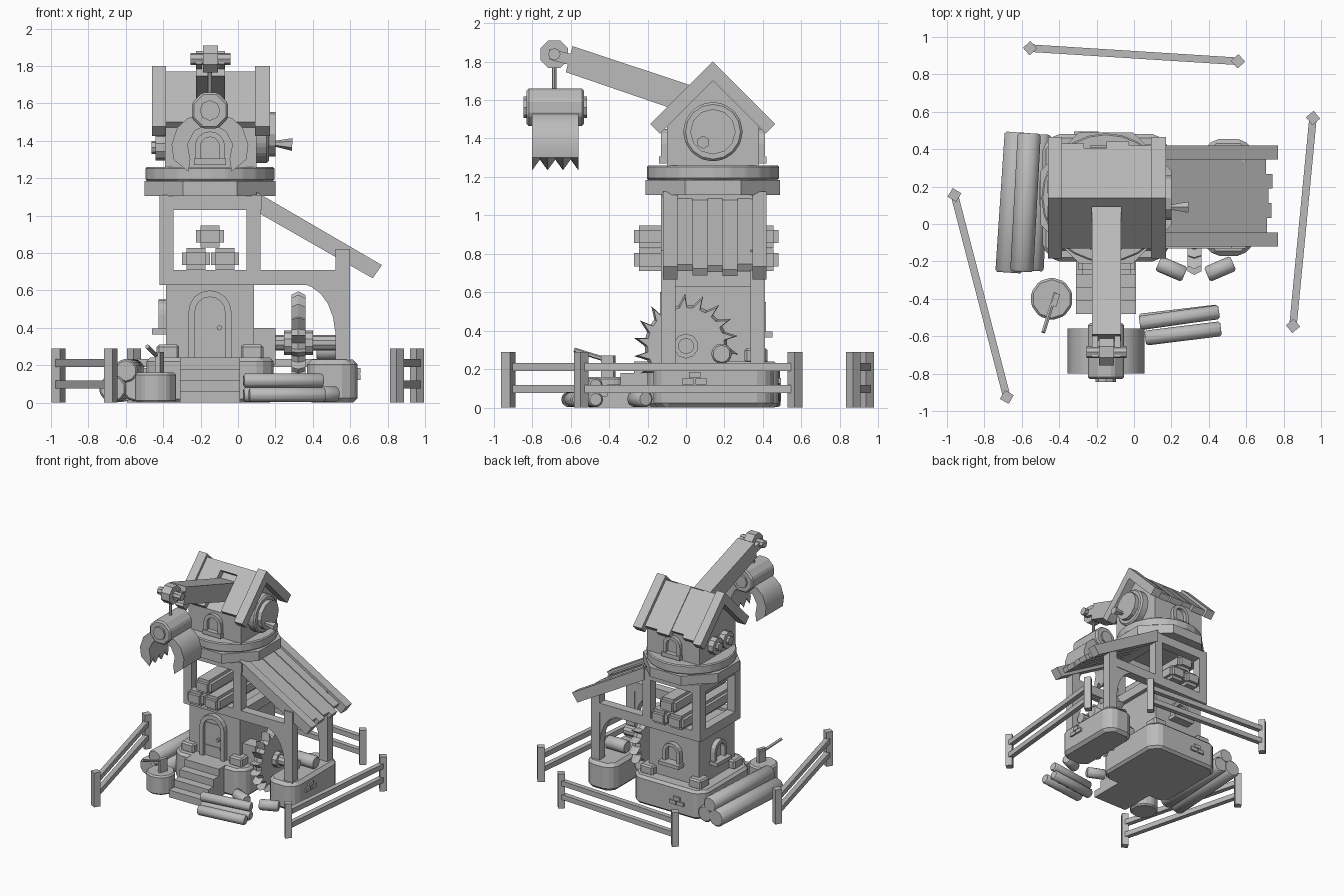
import bpy, bmesh, math
from mathutils import Vector, Matrix

old = bpy.data.objects.get("Cube")
if old:
    bpy.data.objects.remove(old, do_unlink=True)

GREY = (0.5, 0.5, 0.5, 1)
mat = bpy.data.materials.new("plain grey")
mat.use_nodes = True
mat.diffuse_color = GREY
mat.node_tree.nodes["Principled BSDF"].inputs["Base Color"].default_value = GREY
smooth_parts = []
CX, CY = -0.15, 0.14          # tower axis


def finish(name, bm, bevel=0, smooth=False, segments=1):
    if bevel:
        bmesh.ops.bevel(bm, geom=bm.edges[:], offset=bevel, segments=segments,
                        affect='EDGES', clamp_overlap=True)
    bmesh.ops.recalc_face_normals(bm, faces=bm.faces[:])
    mesh = bpy.data.meshes.new(name)
    bm.to_mesh(mesh)
    bm.free()
    mesh.materials.append(mat)
    ob = bpy.data.objects.new(name, mesh)
    bpy.context.collection.objects.link(ob)
    if smooth:
        smooth_parts.append(ob)
    return ob


def box(name, x, y, z, bevel=0, turn=0, smooth=False, segments=1):
    bm = bmesh.new()
    size = Matrix.Diagonal((x[1] - x[0], y[1] - y[0], z[1] - z[0], 1))
    mid = Vector((sum(x), sum(y), sum(z))) / 2
    bmesh.ops.create_cube(bm, size=1, matrix=Matrix.Translation(mid) @ Matrix.Rotation(turn, 4, 'Z') @ size)
    return finish(name, bm, bevel, smooth, segments)


def cyl(name, a, b, r, sides=12, r2=None, bevel=0, smooth=False, spin=0):
    a, b = Vector(a), Vector(b)
    bm = bmesh.new()
    m = Matrix.Translation((a + b) / 2) @ (b - a).to_track_quat('Z', 'Y').to_matrix().to_4x4()
    bmesh.ops.create_cone(bm, cap_ends=True, segments=sides, radius1=r, radius2=r if r2 is None else r2,
                          depth=(b - a).length, matrix=m @ Matrix.Rotation(spin, 4, 'Z'))
    return finish(name, bm, bevel, smooth)


def prism(name, pts, axis, lo, hi, bevel=0):
    place = {'x': lambda p, t: (t, *p), 'y': lambda p, t: (p[0], t, p[1]), 'z': lambda p, t: (*p, t)}[axis]
    bm = bmesh.new()
    rows = [[bm.verts.new(place(p, t)) for p in pts] for t in (lo, hi)]
    bm.faces.new(rows[0])
    bm.faces.new(rows[1])
    for i in range(len(pts)):
        j = (i + 1) % len(pts)
        bm.faces.new((rows[0][i], rows[0][j], rows[1][j], rows[1][i]))
    return finish(name, bm, bevel)


def arch(c, half, z0, z1, n=8):
    spring = z1 - half
    curve = [(c + half * math.cos(math.pi * i / n), spring + half * math.sin(math.pi * i / n)) for i in range(n + 1)]
    return [(c + half, z0)] + curve + [(c - half, z0)]


def arch_frame(name, axis, c, half, z0, z1, w, lo, hi):
    prism(name, arch(c, half, z0, z1) + arch(c, half - w, z0, z1 - w)[::-1], axis, lo, hi)


def chamfered(x0, x1, y0, y1, c):
    return [(x0 + c, y0), (x1 - c, y0), (x1, y0 + c), (x1, y1 - c),
            (x1 - c, y1), (x0 + c, y1), (x0, y1 - c), (x0, y0 + c)]


# Stone bases, corner stones and loose bricks
prism("main_base", chamfered(-0.49, 0.19, -0.2, 0.48, 0.07), 'z', 0, 0.24, 0.02)
prism("pier_base", chamfered(0.37, 0.64, -0.17, 0.455, 0.06), 'z', 0, 0.23, 0.025)
for sx in (-1, 1):
    for sy in (-1, 1):
        x, y = CX + sx * 0.225, CY + sy * 0.225
        box("corner_stone", (x - 0.06, x + 0.06), (y - 0.06, y + 0.06), (0.23, 0.31), 0.012)
for u, z in ((0, 0.12), (0.07, 0.12), (0.035, 0.155)):
    box("pier_brick", (0.62, 0.655), (u - 0.02, u + 0.04), (z, z + 0.03))
    box("back_brick", (u - 0.32, u - 0.26), (0.46, 0.495), (z - 0.03, z))
    box("side_brick", (-0.505, -0.47), (u + 0.1, u + 0.16), (z, z + 0.03))
for i in range(4):
    box("stair", (-0.31, 0.01), (-0.48 + 0.07 * i, -0.15), (0, 0.06 * (i + 1)))

# Lower storey with door and windows
box("lower_wall", (-0.385, 0.085), (-0.095, 0.375), (0.2, 0.65))
arch_frame("door_frame", 'y', CX, 0.115, 0.23, 0.6, 0.035, -0.135, -0.09)
prism("door", arch(CX, 0.08, 0.24, 0.565), 'y', -0.11, -0.09)
for z in (0.31, 0.5):
    box("door_strap", (-0.225, -0.085), (-0.116, -0.1), (z, z + 0.02))
cyl("door_knob", (-0.1, -0.135, 0.4), (-0.1, -0.1, 0.4), 0.014, 8)
arch_frame("back_window", 'y', CX, 0.08, 0.37, 0.55, 0.028, 0.36, 0.415)
box("back_sill", (-0.245, -0.055), (0.36, 0.45), (0.365, 0.395))
arch_frame("side_window", 'x', CY, 0.08, 0.37, 0.55, 0.028, -0.425, -0.37)
box("side_sill", (-0.46, -0.37), (0.045, 0.235), (0.365, 0.395))

# Open timber storey
box("storey_floor", (-0.36, 0.06), (-0.07, 0.35), (0.64, 0.69))
for s in (-1, 1):
    for z in ((0.63, 0.71), (1.03, 1.11)):
        box("beam", (-0.42, 0.125), tuple(sorted((CY + s * 0.27, CY + s * 0.195))), z)
        box("cross_beam", tuple(sorted((CX + s * 0.27, CX + s * 0.195))), (-0.13, 0.41), z)
    for t in (-1, 1):
        x, y = CX + s * 0.2325, CY + t * 0.2325
        box("frame_post", (x - 0.0375, x + 0.0375), (y - 0.0375, y + 0.0375), (0.65, 1.1))
for x, z in ((-0.225, 0.71), (-0.07, 0.71), (-0.15, 0.83)):
    box("stored_log", (x - 0.075, x + 0.075), (-0.27, 0.48), (z, z + 0.118), 0.025, smooth=True, segments=2)

# Turntable
cyl("turntable_lower", (CX, CY, 1.105), (CX, CY, 1.185), 0.35 / math.cos(math.pi / 8), 8, spin=math.pi / 8)
cyl("turntable_upper", (CX, CY, 1.185), (CX, CY, 1.26), 0.345, 24, bevel=0.008)

# Cabin with chevron roof, open above the boom
prism("cabin", [(-0.1, 1.25), (0.38, 1.25), (0.38, 1.47), (CY, 1.7), (-0.1, 1.47)], 'x', -0.39, 0.1)


def roof_half(name, x0, x1, side, apex, d0, d1, t):
    pts = [(d0, apex - d0), (d1, apex - d1), (d1 - t, apex - d1 - t), (d0, apex - d0 - 2 * t)]
    prism(name, [(CY + side * d, z) for d, z in pts], 'x', x0, x1)


for side in (-1, 1):
    roof_half("roof_edge_left", 0.09, 0.17, side, 1.8, 0, 0.325, 0.05)
    roof_half("roof_edge_right", -0.46, -0.385, side, 1.8, 0, 0.325, 0.05)
roof_half("roof_front_a", -0.385, -0.225, -1, 1.77, 0, 0.27, 0.035)
roof_half("roof_front_b", -0.07, 0.09, -1, 1.77, 0, 0.27, 0.035)
roof_half("roof_ridge", -0.225, -0.07, -1, 1.77, 0, 0.05, 0.02)
for i, d in enumerate((0.29, 0.265, 0.3, 0.28)):
    roof_half("roof_plank", -0.385 + i * 0.119, -0.266 + i * 0.119, 1, 1.77 - 0.008 * (i % 2), 0, d, 0.035)
for lo, hi in ((-0.13, -0.09), (0.37, 0.41)):
    arch_frame("cabin_window", 'y', CX, 0.08, 1.27, 1.45, 0.03, lo, hi)
    box("cabin_sill", (-0.235, -0.065), (lo - 0.01, hi + 0.01), (1.27, 1.305))

# Winch drum, crank and side gears
cyl("drum_rim", (0.08, CY, 1.435), (0.165, CY, 1.435), 0.155, 16, bevel=0.012)
cyl("drum_face", (0.15, CY, 1.435), (0.2, CY, 1.435), 0.118, 12)
cyl("crank_handle", (0.19, 0.09, 1.385), (0.29, 0.09, 1.38), 0.014, 6, 0.034)
for y, z in ((0.06, 1.365), (0.2, 1.365)):
    cyl("side_gear", (-0.38, y, z), (-0.44, y, z), 0.07, 10)
    cyl("side_gear_hub", (-0.44, y, z), (-0.462, y, z), 0.035, 8)

# Boom, fork and pulley
prism("boom", [(-0.59, 1.88), (0.09, 1.655), (0.045, 1.515), (-0.625, 1.745)], 'x', -0.225, -0.07)
for x in (-0.225, -0.105):
    prism("boom_fork", [(-0.71, 1.865), (-0.55, 1.83), (-0.56, 1.77), (-0.71, 1.81)], 'x', x, x + 0.033)
PY, PZ = -0.685, 1.838
cyl("pulley", (-0.188, PY, PZ), (-0.108, PY, PZ), 0.078, 8, spin=math.pi / 8)
cyl("pulley_axle", (-0.255, PY, PZ), (-0.04, PY, PZ), 0.032, 8)
cyl("rope", (CX, PY, 1.64), (CX, PY, 1.8), 0.012, 8)

# Grapple
GZ = 1.562
cyl("grapple_barrel", (CX, -0.83, GZ), (CX, -0.53, GZ), 0.105, 8, bevel=0.012, spin=math.pi / 8)
for a, b in ((-0.845, -0.82), (-0.54, -0.515)):
    cyl("grapple_cap", (CX, a, GZ), (CX, b, GZ), 0.055, 8)
CLAW = [(0.05, 1.54), (0.12, 1.52), (0.175, 1.47), (0.205, 1.38), (0.195, 1.3), (0.115, 1.235),
        (0.105, 1.3), (0.12, 1.38), (0.085, 1.45), (0.03, 1.48)]
for s in (-1, 1):
    bm = bmesh.new()
    rows = []
    for k in range(7):
        lift = 0.055 * (k % 2)
        rows.append([bm.verts.new((CX + s * x, -0.8 + 0.04 * k, z + (lift if i == 5 else 0)))
                     for i, (x, z) in enumerate(CLAW)])
    for a, b in zip(rows, rows[1:]):
        for i in range(len(CLAW)):
            j = (i + 1) % len(CLAW)
            bm.faces.new((a[i], a[j], b[j], b[i]))
    bm.faces.new(rows[0])
    bm.faces.new(rows[-1])
    finish("grapple_claw", bm, smooth=True)

# Lean-to frame and plank roof
for y in (-0.13, 0.335):
    box("lean_beam", (0.1, 0.6), (y, y + 0.075), (0.63, 0.71))
    box("lean_post", (0.52, 0.6), (y, y + 0.075), (0.2, 0.82))
    bend = [(0.34 + 0.18 * math.sin(t), 0.4 + 0.23 * math.cos(t)) for t in (0, 0.4, 0.8, 1.2, 1.57)]
    prism("lean_brace", [(0.34, 0.64), (0.53, 0.64), (0.53, 0.4)] +
          [(0.34 + 0.18 * math.sin(t), 0.36 + 0.27 * math.cos(t)) for t in (1.5, 1.2, 0.9, 0.6, 0.3)],
          'y', y + 0.005, y + 0.07)
    prism("lean_rafter", [(0.1, 1.125), (0.77, 0.735), (0.72, 0.665), (0.1, 1.02)], 'y', y + 0.01, y + 0.085)
for i, end in enumerate((0.71, 0.735, 0.72, 0.74, 0.705)):
    z = 1.1 - 0.008 * (i % 2)
    drop = (end - 0.1) * 0.582
    prism("lean_plank", [(0.1, z), (end, z - drop), (end - 0.02, z - drop - 0.035), (0.1, z - 0.05)],
          'y', -0.045 + 0.078 * i, 0.033 + 0.078 * i)

# Toothed saw wheel on its axle
WZ, TEETH = 0.32, 18
bm = bmesh.new()
mid, flank = [], ([], [])
for i in range(TEETH):
    for shift, r in ((0, 0.215), (0.45, 0.275), (0.55, 0.215)):
        a = -2 * math.pi * (i + shift) / TEETH
        mid.append(bm.verts.new((0.322, r * math.cos(a), WZ + r * math.sin(a))))
        for side, x in zip(flank, (0.285, 0.36)):
            side.append(bm.verts.new((x, 0.93 * r * math.cos(a), WZ + 0.93 * r * math.sin(a))))
for side in flank:
    bm.faces.new(side)
    for i in range(len(mid)):
        j = (i + 1) % len(mid)
        bm.faces.new((mid[i], mid[j], side[j], side[i]))
finish("saw_wheel", bm)
cyl("wheel_axle", (0.1, 0, WZ), (0.56, 0, WZ), 0.042, 10)
cyl("wheel_hub", (0.245, 0, WZ), (0.4, 0, WZ), 0.065, 10)
prism("axle_bearing", [(-0.06, 0.2), (0.1, 0.2), (0.1, 0.35), (0.05, 0.4), (-0.06, 0.4)], 'x', 0.07, 0.2)
cyl("pier_log", (0.42, 0.185, 0.28), (0.6, 0.185, 0.28), 0.055, 10, bevel=0.01, smooth=True)

# Loose logs
for a, b, r in [((-0.67, -0.26, 0.075), (-0.62, 0.49, 0.075), 0.075),
                ((-0.55, -0.25, 0.075), (-0.51, 0.48, 0.075), 0.07),
                ((-0.6, -0.255, 0.17), (-0.56, 0.485, 0.17), 0.065),
                ((0.06, -0.61, 0.042), (0.465, -0.56, 0.042), 0.042),
                ((0.03, -0.52, 0.042), (0.45, -0.47, 0.042), 0.042),
                ((0.03, -0.53, 0.118), (0.455, -0.47, 0.118), 0.04),
                ((0.13, -0.21, 0.045), (0.27, -0.27, 0.045), 0.045),
                ((0.39, -0.27, 0.045), (0.53, -0.21, 0.045), 0.045)]:
    cyl("log", a, b, r, 10, bevel=0.01, smooth=True)

# Chopping stump and axe
cyl("stump", (-0.44, -0.4, 0), (-0.44, -0.4, 0.16), 0.115, 10, bevel=0.012)
cyl("axe_handle", (-0.42, -0.37, 0.235), (-0.485, -0.58, 0.3), 0.012, 6)
box("axe_head", (-0.435, -0.405), (-0.44, -0.37), (0.15, 0.27), turn=-0.3)

# Fences
for a, b in (((-0.96, 0.155), (-0.68, -0.925)), ((-0.556, 0.94), (0.556, 0.87)), ((0.957, 0.567), (0.85, -0.545))):
    a, b = Vector(a), Vector(b)
    angle, m, half = math.atan2((b - a).y, (b - a).x), (a + b) / 2, (b - a).length / 2
    for p in (a, b):
        box("fence_post", (p.x - 0.027, p.x + 0.027), (p.y - 0.027, p.y + 0.027), (0, 0.29), turn=angle + math.pi / 4)
    for z in (0.075, 0.19):
        box("fence_rail", (m.x - half, m.x + half), (m.y - 0.02, m.y + 0.02), (z, z + 0.043), turn=angle)

bpy.ops.object.select_all(action='DESELECT')
for ob in smooth_parts:
    ob.select_set(True)
bpy.context.view_layer.objects.active = smooth_parts[0]
bpy.ops.object.shade_smooth_by_angle(angle=math.radians(40))
